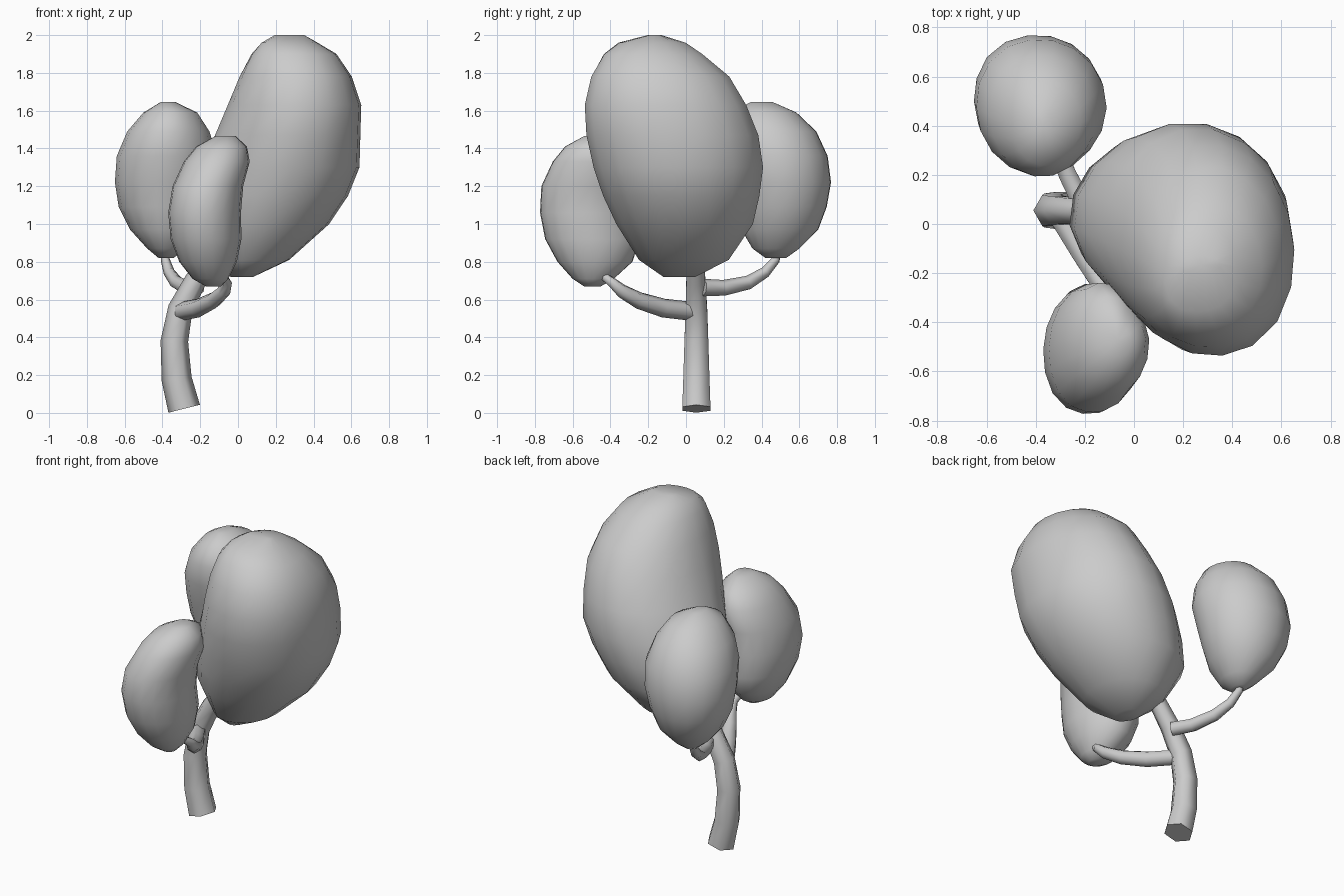
import bpy, bmesh, math
from mathutils import Vector

if "Cube" in bpy.data.objects:
    bpy.data.objects.remove(bpy.data.objects["Cube"])


def loft(name, rings, smooth_angle=None):
    """Skin a list of closed rings and close both ends with fans."""
    bm = bmesh.new()
    loops = [[bm.verts.new(p) for p in r] for r in rings]
    n = len(loops[0])
    for a, b in zip(loops, loops[1:]):
        for i in range(n):
            j = (i + 1) % n
            bm.faces.new((a[i], a[j], b[j], b[i]))
    for loop in (loops[0], loops[-1]):
        c = bm.verts.new(sum((v.co for v in loop), Vector()) / n)
        for i in range(n):
            bm.faces.new((loop[i], loop[(i + 1) % n], c))
    bmesh.ops.recalc_face_normals(bm, faces=bm.faces)
    me = bpy.data.meshes.new(name)
    bm.to_mesh(me)
    bm.free()
    ob = bpy.data.objects.new(name, me)
    bpy.context.collection.objects.link(ob)
    bpy.ops.object.select_all(action='DESELECT')
    ob.select_set(True)
    bpy.context.view_layer.objects.active = ob
    if smooth_angle:
        bpy.ops.object.shade_smooth_by_angle(angle=math.radians(smooth_angle))
    else:
        bpy.ops.object.shade_smooth()
    return ob


def limb(name, path, ref):
    """Six-sided tapering tube; path rows are x, y, z, radius."""
    pts = [Vector(p[:3]) for p in path]
    ref = Vector(ref).normalized()
    rings = []
    for i, p in enumerate(pts):
        t = (pts[min(i + 1, len(pts) - 1)] - pts[max(i - 1, 0)]).normalized()
        u = ref.cross(t).normalized()
        v = t.cross(u)
        r = path[i][3]
        rings.append([p + r * (math.cos(k * math.pi / 3) * u + math.sin(k * math.pi / 3) * v)
                      for k in range(6)])
    return loft(name, rings, 65)


def crown(name, slices, bulges, sides=18):
    """Leaf mass from level slices: z, x min, x max, y min, y max.
    Bulges are angle, amount at the bottom, amount at the top (negative dents)."""
    rings = []
    for i, (z, x0, x1, y0, y1) in enumerate(slices):
        t = (i / (len(slices) - 1)) ** 2
        ring = []
        for k in range(sides):
            a = 2 * math.pi * k / sides
            s = 1 + sum((lo + (hi - lo) * t) * max(0, math.cos(a - math.radians(b))) ** 6
                        for b, lo, hi in bulges)
            ring.append(((x0 + x1) / 2 + s * (x1 - x0) / 2 * math.cos(a),
                         (y0 + y1) / 2 + s * (y1 - y0) / 2 * math.sin(a), z))
        rings.append(ring)
    return loft(name, rings)


# Trunk and its two side branches
limb("trunk", [(-.285, .055, .022, .086), (-.325, .055, .18, .080), (-.337, .055, .38, .073),
               (-.305, .055, .55, .066), (-.225, .052, .70, .058), (-.11, .05, .86, .05)],
     (0, 1, 0))
limb("front_branch", [(-.305, .035, .537, .05), (-.21, -.12, .555, .05), (-.13, -.25, .595, .045),
                      (-.075, -.34, .645, .037), (-.06, -.39, .69, .028), (-.085, -.45, .735, .02)],
     (.85, .53, 0))
limb("back_branch", [(-.215, .09, .665, .045), (-.27, .20, .662, .042), (-.325, .33, .69, .037),
                     (-.365, .42, .745, .03), (-.385, .475, .81, .024), (-.39, .49, .87, .02)],
     (.93, .37, 0))

# Large main crown
crown("main_crown", [
    (.72, -.04, .08, -.12, .05), (.81, -.16, .27, -.25, .23), (1.0, -.27, .48, -.37, .36),
    (1.15, -.25, .58, -.44, .395), (1.3, -.20, .64, -.49, .415), (1.47, -.125, .645, -.527, .39),
    (1.63, -.055, .65, -.535, .325), (1.78, .01, .60, -.50, .235), (1.9, .075, .52, -.43, .09),
    (1.96, .13, .42, -.35, 0), (2.0, .20, .35, -.20, -.13)],
    [(225, -.18, .26), (315, .06, .06)])

# Smaller crowns on the branches
crown("back_crown", [
    (.82, -.42, -.34, .42, .53), (.87, -.48, -.28, .35, .60), (.97, -.57, -.20, .29, .70),
    (1.09, -.63, -.15, .26, .745), (1.22, -.65, -.12, .23, .768), (1.36, -.64, -.11, .195, .75),
    (1.49, -.585, -.15, .19, .69), (1.59, -.50, -.215, .235, .585), (1.645, -.41, -.33, .34, .46)],
    [(315, -.03, -.05), (135, .05, .05)])
crown("front_crown", [
    (.67, -.17, -.09, -.54, -.45), (.71, -.24, -.05, -.60, -.38), (.80, -.31, -.005, -.68, -.28),
    (.92, -.355, .02, -.745, -.24), (1.06, -.368, .018, -.772, -.25), (1.2, -.345, .03, -.765, -.24),
    (1.33, -.285, .065, -.705, -.235), (1.41, -.22, .05, -.64, -.29), (1.465, -.12, -.01, -.54, -.40)],
    [(45, -.05, -.2), (225, .06, .06)])
